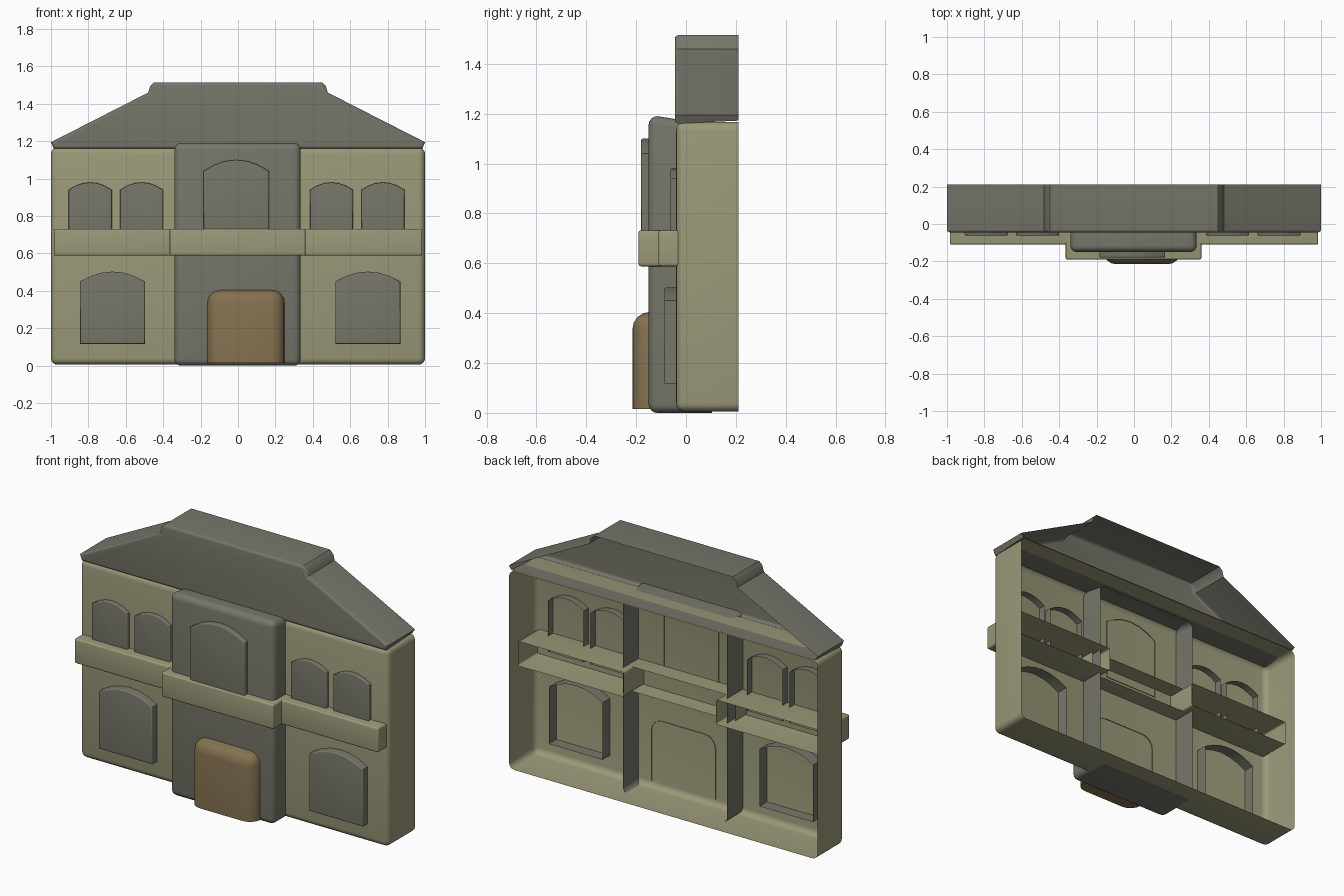
import bpy, bmesh, math

cube = bpy.data.objects.get("Cube")
if cube:
    bpy.data.objects.remove(cube, do_unlink=True)


def material(name, rgb):
    m = bpy.data.materials.new(name)
    m.use_nodes = True
    m.diffuse_color = (*rgb, 1)
    m.node_tree.nodes["Principled BSDF"].inputs["Base Color"].default_value = (*rgb, 1)
    return m


OLIVE = material("olive plaster", (0.33, 0.32, 0.19))
GREY = material("warm grey stone", (0.18, 0.18, 0.145))
BROWN = material("brown wood", (0.23, 0.165, 0.08))


def shell(name, outline, front, back, mat, bevel, corners=True, flat_base=False, adjust=None):
    """Extrude an x-z outline into a bevelled shell that is open at the back."""
    bm = bmesh.new()
    f = bm.faces.new([bm.verts.new((x, front, z)) for x, z in outline])
    ext = bmesh.ops.extrude_face_region(bm, geom=[f], use_keep_orig=True)
    for v in ext["geom"]:
        if isinstance(v, bmesh.types.BMVert):
            v.co.y = back
    bmesh.ops.recalc_face_normals(bm, faces=bm.faces)
    base = min(z for x, z in outline)
    edges = []
    for e in bm.edges:
        a, b = e.verts
        at_front = abs(a.co.y - front) < 1e-5 and abs(b.co.y - front) < 1e-5
        is_depth = abs(a.co.y - b.co.y) > 1e-5
        on_base = max(a.co.z, b.co.z) < base + 1e-5
        if (at_front or (is_depth and corners)) and not (flat_base and on_base):
            edges.append(e)
    bmesh.ops.bevel(bm, geom=edges, offset=bevel, segments=4, profile=0.5,
                    affect='EDGES', clamp_overlap=True)
    rear = [f for f in bm.faces if all(abs(v.co.y - back) < 1e-4 for v in f.verts)]
    bmesh.ops.delete(bm, geom=rear, context='FACES')
    if adjust:
        for v in bm.verts:
            adjust(v.co)
    me = bpy.data.meshes.new(name)
    bm.to_mesh(me)
    bm.free()
    me.materials.append(mat)
    ob = bpy.data.objects.new(name, me)
    bpy.context.collection.objects.link(ob)
    me.shade_smooth()
    me.set_sharp_from_angle(angle=math.radians(35))
    return ob


def rect(x0, x1, z0, z1):
    return [(x0, z0), (x1, z0), (x1, z1), (x0, z1)]


def arch(x0, x1, z0, spring, top, steps=6):
    """Rectangle with a shallow arched head."""
    pts = [(x0, z0), (x1, z0)]
    for i in range(steps + 1):
        t = i / steps
        pts.append((x1 + (x0 - x1) * t, spring + (top - spring) * (1 - (2 * t - 1) ** 2)))
    return pts


# Main wall, open at the back
shell("main_wall", rect(-1, 1, 0.005, 1.167), -0.04, 0.21, OLIVE, 0.035)


# Hipped roof with a raised ridge; its underside rises slightly to the rear
def tilt_underside(co):
    if co.z < 1.185:
        co.z += 0.012 * (co.y + 0.04) / 0.25


half_roof = [(0.985, 1.16), (1.0, 1.195), (0.48, 1.46), (0.47, 1.495), (0.45, 1.515)]
shell("roof", half_roof + [(-x, z) for x, z in reversed(half_roof)],
      -0.045, 0.21, GREY, 0.015, corners=False, adjust=tilt_underside)


# Central projecting bay, its top falling toward the rear
def drop_rear(co):
    if co.y > 0.1 and co.z > 1.1:
        co.z -= 0.035


shell("central_bay", rect(-0.34, 0.335, 0, 1.19), -0.15, 0.105, GREY, 0.035, adjust=drop_rear)

# Balcony bands
shell("central_band", rect(-0.365, 0.36, 0.588, 0.732), -0.19, 0.065, OLIVE, 0.01)
for side, x0, x1 in (("right", -0.985, -0.3), ("left", 0.3, 0.985)):
    shell(side + "_band", rect(x0, x1, 0.588, 0.732), -0.11, 0.15, OLIVE, 0.01)

# Arched windows
for i, x0 in enumerate((-0.905, -0.63, 0.385, 0.66)):
    shell("upper_window_%d" % (i + 1), arch(x0, x0 + 0.23, 0.64, 0.94, 0.98),
          -0.062, 0.005, GREY, 0.006, corners=False)
for side, x0 in (("right", -0.845), ("left", 0.52)):
    shell(side + "_lower_window", arch(x0, x0 + 0.348, 0.115, 0.45, 0.503),
          -0.087, 0.03, GREY, 0.008, corners=False)
shell("central_window", arch(-0.185, 0.167, 0.68, 1.04, 1.1),
      -0.18, -0.036, GREY, 0.008, corners=False)

# Rounded door
shell("door", rect(-0.165, 0.25, 0.015, 0.405), -0.215, -0.036, BROWN, 0.07, flat_base=True)
